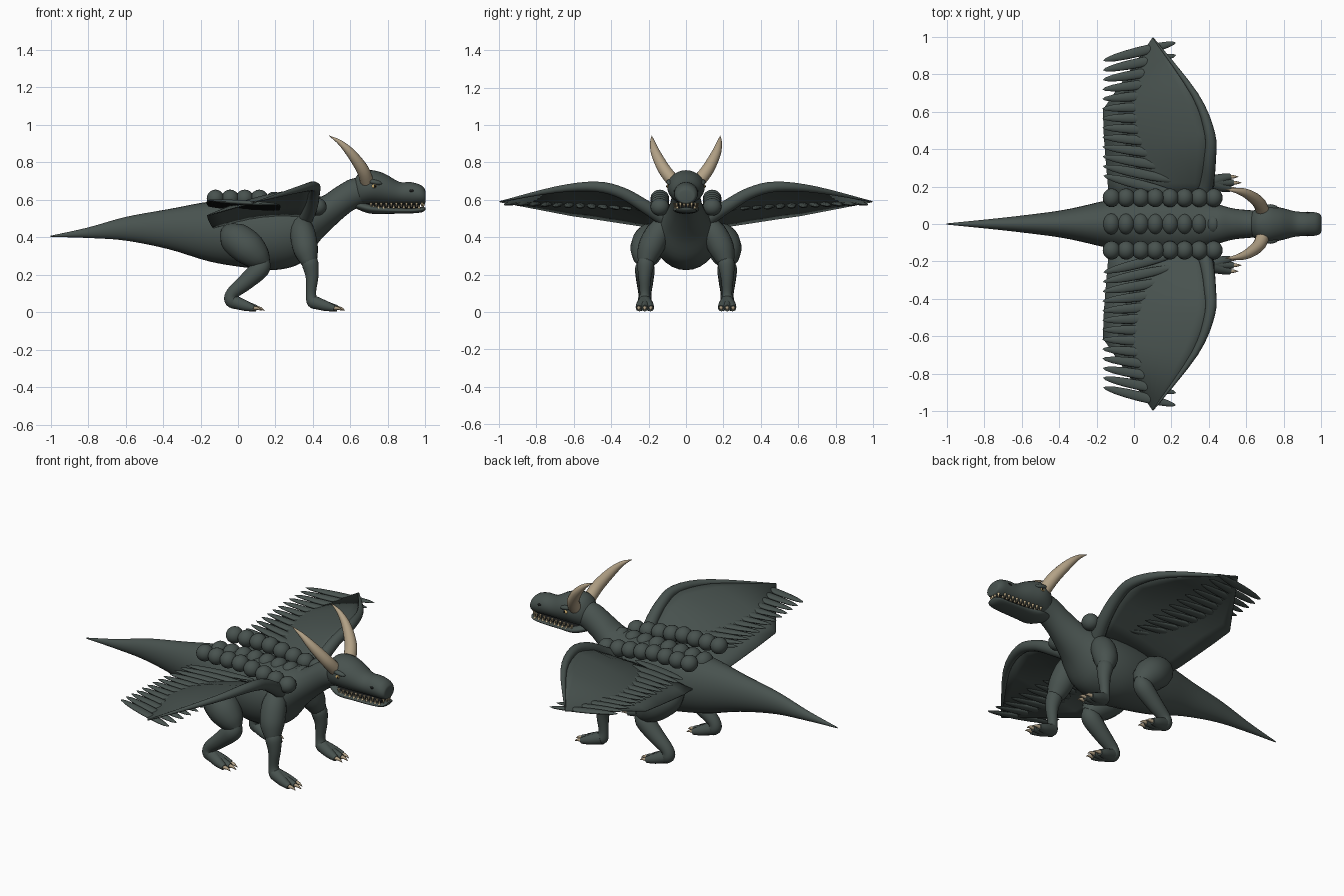
import bpy, bmesh, math
from mathutils import Vector, Matrix

old = bpy.data.objects.get("Cube")
if old:
    bpy.data.objects.remove(old, do_unlink=True)

made = []


def material(name, colour):
    m = bpy.data.materials.new(name)
    m.use_nodes = True
    m.diffuse_color = (*colour, 1)
    bsdf = m.node_tree.nodes["Principled BSDF"]
    bsdf.inputs["Base Color"].default_value = (*colour, 1)
    bsdf.inputs["Roughness"].default_value = 0.7
    return m


HIDE = material("dark hide", (0.065, 0.085, 0.078))
HORN = material("horn", (0.45, 0.36, 0.24))
TOOTH = material("tooth", (0.62, 0.5, 0.3))
EYE = material("amber eye", (0.6, 0.42, 0.16))
BLACK = material("black", (0.008, 0.009, 0.009))


def finish(name, bm, mat):
    bmesh.ops.recalc_face_normals(bm, faces=bm.faces[:])
    me = bpy.data.meshes.new(name)
    bm.to_mesh(me)
    bm.free()
    me.materials.append(mat)
    ob = bpy.data.objects.new(name, me)
    bpy.context.scene.collection.objects.link(ob)
    made.append(ob)
    return ob


def smooth_path(rows, steps):
    """Catmull-Rom through rows of numbers."""
    rows = [Vector(r) for r in rows]
    out = []
    for i in range(len(rows) - 1):
        a, b = rows[max(i - 1, 0)], rows[i]
        c, d = rows[i + 1], rows[min(i + 2, len(rows) - 1)]
        for k in range(steps):
            t = k / steps
            out.append(0.5 * (2 * b + (c - a) * t + (2 * a - 5 * b + 4 * c - d) * t * t
                              + (3 * b - a - 3 * c + d) * t ** 3))
    return out + [rows[-1]]


def skin(name, rings, mat):
    bm = bmesh.new()
    loops = [[bm.verts.new(p) for p in ring] for ring in rings]
    n = len(loops[0])
    for a, b in zip(loops, loops[1:]):
        for i in range(n):
            j = (i + 1) % n
            bm.faces.new((a[i], a[j], b[j], b[i]))
    bm.faces.new(loops[0])
    bm.faces.new(loops[-1])
    return finish(name, bm, mat)


def circle(n):
    return [(math.cos(2 * math.pi * i / n), math.sin(2 * math.pi * i / n)) for i in range(n)]


def hull(name, rows, mat, n=28):
    """Upright oval sections along x: x, z, half width, half height."""
    skin(name, [[(x, c * w, z + s * h) for c, s in circle(n)]
                for x, z, w, h in smooth_path(rows, 5)], mat)


def tube(name, rows, mat, side=1, ref=(0, 1, 0), n=14, steps=5):
    """Round tapering tube: x, y, z, radius."""
    path = smooth_path(rows, steps)
    pts = [Vector((p[0], p[1] * side, p[2])) for p in path]
    rings = []
    for i, p in enumerate(pts):
        t = (pts[min(i + 1, len(pts) - 1)] - pts[max(i - 1, 0)]).normalized()
        u = (Vector(ref) - t * t.dot(Vector(ref))).normalized()
        v = t.cross(u)
        r = max(path[i][3], 0.001)
        rings.append([p + r * (c * u + s * v) for c, s in circle(n)])
    skin(name, rings, mat)


def blob(name, loc, size, mat, turn=0, pitch=0, seg=20):
    bm = bmesh.new()
    bmesh.ops.create_uvsphere(bm, u_segments=seg, v_segments=seg // 2, radius=1)
    m = (Matrix.Translation(loc) @ Matrix.Rotation(turn, 4, "Z")
         @ Matrix.Rotation(pitch, 4, "Y") @ Matrix.Diagonal((*size, 1)))
    bm.transform(m)
    finish(name, bm, mat)


# Tail, trunk and neck in one skin, then the head
hull("body", [(-1, .405, .003, .003), (-.8, .424, .023, .028), (-.6, .445, .045, .063),
              (-.37, .443, .076, .107), (-.15, .43, .125, .16), (.05, .42, .165, .183),
              (.2, .415, .175, .19), (.34, .435, .155, .17), (.44, .5, .11, .115),
              (.52, .565, .085, .1), (.6, .622, .075, .088), (.68, .65, .07, .07)], HIDE)
hull("skull", [(.61, .64, .04, .05), (.65, .66, .08, .085), (.71, .668, .1, .09),
               (.78, .658, .088, .082), (.86, .636, .068, .06), (.92, .634, .064, .06),
               (.97, .628, .062, .053), (.995, .62, .05, .04), (1, .616, .035, .028)], HIDE)
hull("lower_jaw", [(.62, .575, .035, .018), (.7, .553, .07, .026), (.8, .544, .062, .019),
                   (.92, .542, .057, .015), (.98, .547, .05, .014), (1, .553, .03, .006)], HIDE)
hull("mouth_lining", [(.66, .568, .05, .014), (.8, .566, .05, .016), (.97, .564, .045, .014)], BLACK)

# Ridge of rounded scutes along the spine
for i in range(8):
    x = -.12 + .078 * i
    blob("spine_scute", (x, 0, .565 + .01 * math.sin(i / 7 * math.pi)),
         (.048, .058, .055), HIDE)


def tooth(x, y, z, h):
    bm = bmesh.new()
    bmesh.ops.create_cone(bm, segments=8, radius1=.008, radius2=.001, depth=abs(h), cap_ends=True)
    if h < 0:
        bm.transform(Matrix.Rotation(math.pi, 4, "X"))
    bm.transform(Matrix.Translation((x, y, z)))
    finish("tooth", bm, TOOTH)


def foot(prefix, x, y, s, length):
    """Three toes and claws spreading forward from the ankle."""
    for k in (-1, 0, 1):
        tip = x + length - .015 * abs(k)
        yk = y + .032 * k
        tube(prefix + "_toe", [(x, y, .055, .036), (x + length * .5, y + .02 * k, .034, .028),
                               (tip, yk, .02, .017)], HIDE, s)
        tube(prefix + "_claw", [(tip - .012, yk, .022, .013), (tip + .02, yk, .02, .008),
                                (tip + .042, yk, .008, .001)], HORN, s, n=8, steps=3)


for s in (1, -1):
    # Face
    tube("horn", [(.69, .06, .69, .036), (.665, .115, .76, .034), (.605, .16, .845, .026),
                  (.545, .178, .905, .014), (.485, .183, .942, .001)], HORN, s)
    blob("brow", (.725, .085 * s, .694), (.045, .02, .014), HIDE, pitch=.2)
    blob("eye", (.725, .09 * s, .672), (.016, .014, .013), EYE, seg=14)
    blob("pupil", (.73, .102 * s, .672), (.006, .004, .007), BLACK, seg=10)
    blob("nostril", (.925, .058 * s, .647), (.014, .008, .008), BLACK, seg=10)
    for i in range(10):
        x = .71 + .027 * i
        y = s * (.062 - .012 * i / 9)
        tooth(x, y, .571, -.026)
        tooth(x + .013, y - .003 * s, .563, .02)
    tooth(.982, .03 * s, .568, -.034)
    tooth(.99, .01 * s, .568, -.024)

    # Front leg
    tube("front_upper_leg", [(.33, .1, .48, .05), (.345, .15, .42, .068), (.36, .19, .34, .068),
                             (.375, .21, .28, .05), (.38, .215, .25, .035)], HIDE, s)
    tube("front_lower_leg", [(.375, .21, .3, .03), (.385, .215, .26, .045), (.395, .22, .19, .035),
                             (.39, .22, .1, .027), (.4, .22, .055, .034), (.43, .22, .04, .026)],
         HIDE, s)
    foot("front", .4, .22, s, .13)

    # Hind leg
    tube("hind_thigh", [(-.06, .14, .44, .04), (-.02, .18, .4, .085), (.05, .205, .345, .093),
                        (.11, .215, .29, .07), (.145, .22, .255, .035)], HIDE, s)
    tube("hind_shin", [(.14, .22, .285, .03), (.12, .22, .235, .052), (.04, .22, .16, .045),
                       (-.03, .22, .1, .035), (-.035, .22, .06, .036), (.01, .22, .04, .028)],
         HIDE, s)
    foot("hind", -.02, .22, s, .12)

    # Scutes over the wing root
    for i in range(8):
        blob("side_scute", (-.12 + .078 * i, .14 * s, .607 - .045 * max(0, i - 3) / 4),
             (.047, .05, .047), HIDE)

    # Wing: bony leading arm, stretched membrane, feather row through its rear
    arm = [(.36, .12, .5, .04), (.39, .22, .565, .036), (.405, .34, .635, .032),
           (.405, .48, .67, .028), (.325, .69, .655, .018), (.1, .995, .59, .003)]
    rear = [(-.13, .1, .45), (-.14, .22, .457), (-.15, .34, .475), (-.16, .47, .495),
            (-.165, .61, .515), (.097, .99, .588)]
    tube("wing_arm", arm, HIDE, s, ref=(1, 0, 0), steps=4)
    bm = bmesh.new()
    grid = []
    for a, b in zip(arm, rear):
        a, b = Vector(a[:3]), Vector(b)
        row = []
        for k in range(9):
            p = a.lerp(b, k / 8)
            p.z += .1 * (a - b).length * math.sin(math.pi * k / 8) * .4
            row.append(bm.verts.new((p.x, p.y * s, p.z)))
        grid.append(row)
    for r, q in zip(grid, grid[1:]):
        for k in range(8):
            bm.faces.new((r[k], r[k + 1], q[k + 1], q[k]))
    wing = finish("wing_membrane", bm, HIDE)
    mod = wing.modifiers.new("thickness", "SOLIDIFY")
    mod.thickness = .006
    mod.offset = 0
    for i in range(13):
        t = i / 12
        y = .21 + .71 * t
        blob("wing_feather", (.03, y * s, .555 + .03 * t), (.2, .026, .012), HIDE,
             turn=s * math.radians(-14 + 28 * t), pitch=.06, seg=16)

# Smooth shading with sharp edges kept
for ob in bpy.context.selected_objects:
    ob.select_set(False)
for ob in made:
    ob.select_set(True)
bpy.context.view_layer.objects.active = made[0]
bpy.ops.object.shade_smooth_by_angle(angle=math.radians(50))
